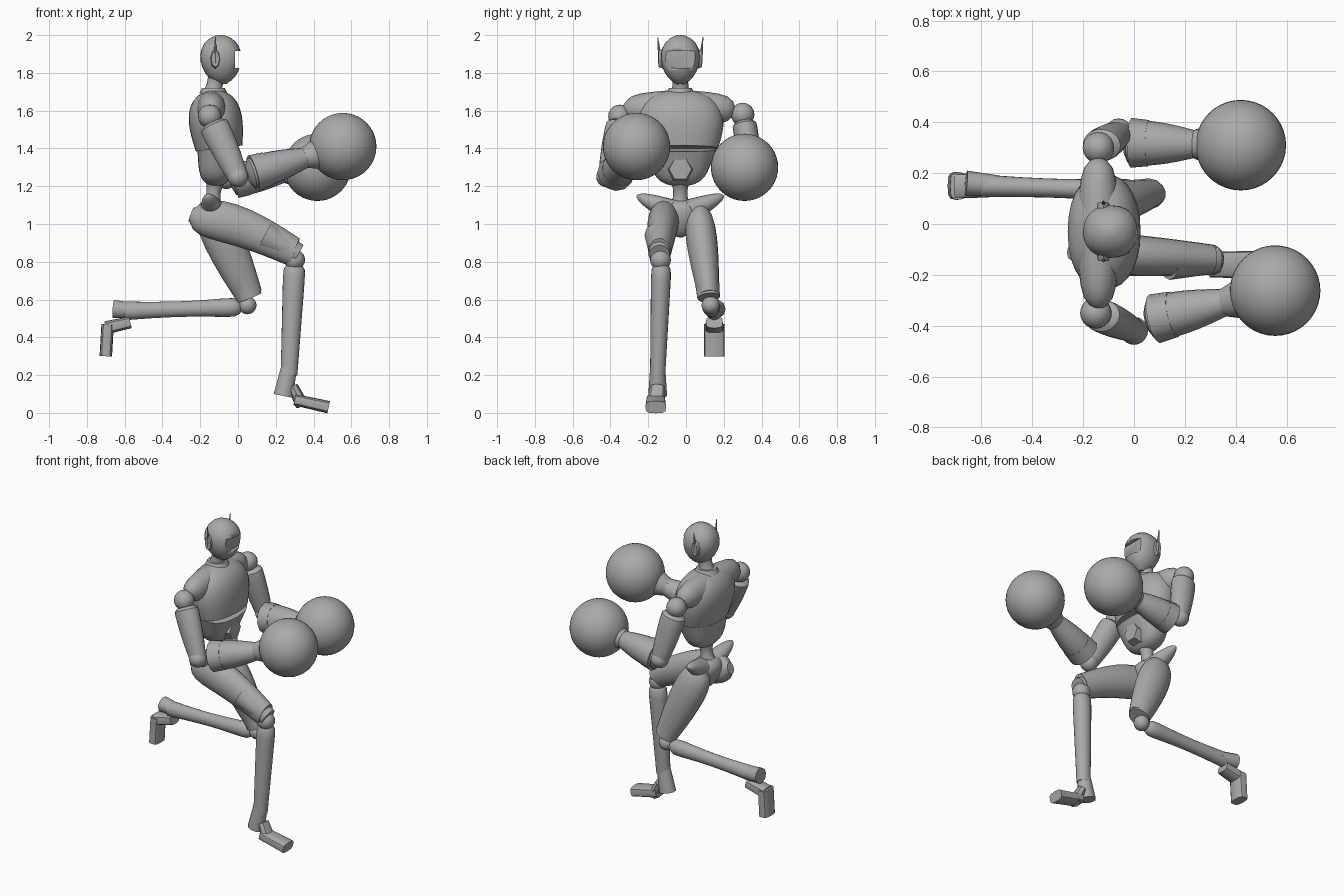
import bpy, bmesh, math
from mathutils import Vector, Matrix

default_cube = bpy.data.objects.get("Cube")
if default_cube:
    bpy.data.objects.remove(default_cube, do_unlink=True)

grey = (.4, .4, .4, 1)
material = bpy.data.materials.new("plain grey")
material.use_nodes = True
material.diffuse_color = grey
material.node_tree.nodes["Principled BSDF"].inputs["Base Color"].default_value = grey

ALONG_X, ALONG_Y = Vector((1, 0, 0)), Vector((0, 1, 0))
UP = Vector((0, 0, 1))
MIDDLE = -.03  # y of the body's plane of symmetry


def finish(name, bm, sharp_angle=40):
    bmesh.ops.recalc_face_normals(bm, faces=bm.faces)
    mesh = bpy.data.meshes.new(name)
    bm.to_mesh(mesh)
    bm.free()
    mesh.materials.append(material)
    mesh.shade_smooth()
    mesh.set_sharp_from_angle(angle=math.radians(sharp_angle))
    part = bpy.data.objects.new(name, mesh)
    bpy.context.collection.objects.link(part)
    return part


def ball(name, centre, radius, segments=20):
    bm = bmesh.new()
    bmesh.ops.create_uvsphere(bm, u_segments=segments, v_segments=segments // 2,
                              radius=radius, matrix=Matrix.Translation(centre))
    return finish(name, bm)


def signed_power(value, exponent):
    return math.copysign(abs(value) ** exponent, value)


def limb(name, start, end, radius, end_radius, bulge=0, depth=1, arch=0,
         tail=0, tip=0, side=ALONG_Y, sides=20, boxy=1):
    """Tapered body from start to end. Bulge swells its middle, arch lifts it,
    tail and tip round its ends (higher is blunter), boxy below one squares it."""
    start, end = Vector(start), Vector(end)
    along = (end - start).normalized()
    across = (side - along * side.dot(along)).normalized()
    over = along.cross(across)
    bm = bmesh.new()
    rings, steps = [], 12
    for step in range(steps + 1):
        t = (1 - math.cos(math.pi * step / steps)) / 2
        swell = math.sin(math.pi * t)
        size = radius + (end_radius - radius) * t + bulge * swell
        if tail:
            size *= max(.1, 1 - (1 - t) ** tail) ** .5
        if tip:
            size *= max(.02, 1 - t ** tip) ** .5
        centre = start.lerp(end, t) + UP * arch * swell
        ring = []
        for corner in range(sides):
            angle = math.tau * corner / sides
            wide = signed_power(math.cos(angle), boxy) * size
            deep = signed_power(math.sin(angle), boxy) * size * depth
            ring.append(bm.verts.new(centre + across * wide + over * deep))
        rings.append(ring)
    for lower, upper in zip(rings, rings[1:]):
        for k in range(sides):
            bm.faces.new((lower[k - 1], lower[k], upper[k], upper[k - 1]))
    bm.faces.new(rings[0])
    bm.faces.new(rings[-1])
    return finish(name, bm)


# Head with a recessed visor
head = limb("head", (-.08, MIDDLE, 1.74), (-.1, MIDDLE, 2), .06, .1, bulge=.025,
            depth=1.05, tail=9, tip=5, sides=24, boxy=.9)
bm = bmesh.new()
bmesh.ops.create_cube(bm, size=.09, matrix=Matrix.Translation((.03, MIDDLE, 1.87))
                      @ Matrix.Diagonal((1, 2, 1, 1)))
cutter = finish("visor_cutter", bm)
cutter.hide_render = True
cutter.hide_viewport = True
recess = head.modifiers.new("visor recess", "BOOLEAN")
recess.operation = "DIFFERENCE"
recess.object = cutter

# Neck and torso
limb("neck", (-.14, MIDDLE, 1.66), (-.11, MIDDLE, 1.8), .065, .05, bulge=-.015)
limb("collar", (-.13, MIDDLE, 1.69), (-.13, MIDDLE, 1.72), .075, .06)
limb("chest", (-.1, MIDDLE, 1.4), (-.14, MIDDLE, 1.71), .2, .2, bulge=.03,
     depth=.62, tip=6, sides=28, boxy=.9)
limb("shoulder_yoke", (-.14, -.33, 1.61), (-.14, .26, 1.61), .06, .06, bulge=.025,
     depth=1.15, tail=20, tip=20, side=ALONG_X)
limb("abdomen", (-.1, MIDDLE, 1.4), (-.13, MIDDLE, 1.2), .19, .12,
     depth=.62, tip=7, sides=24, boxy=.8)
limb("belly_plate", (-.08, MIDDLE, 1.29), (0, MIDDLE, 1.29), .08, .06, sides=6)
limb("waist", (-.12, MIDDLE, 1.24), (-.14, MIDDLE, 1.08), .055, .06, bulge=-.02)
limb("pelvis", (-.14, MIDDLE, 1.13), (-.13, MIDDLE, .93), .14, .08,
     depth=.75, tail=5, tip=4, sides=24)

# Paired ear cups, antennae and flared hip crests
for label, sign in (("far", 1), ("near", -1)):
    def beside(x, offset, z):
        return (x, MIDDLE + sign * offset, z)

    limb(label + "_ear_cup", beside(-.12, .08, 1.875), beside(-.12, .115, 1.875),
         .028, .022, depth=2, side=ALONG_X, sides=8)
    limb(label + "_antenna", beside(-.12, .105, 1.85), beside(-.12, .12, 1.99),
         .012, .002, sides=8)
    limb(label + "_hip_crest", beside(-.13, .05, 1.07), beside(-.16, .23, 1.15),
         .07, .03, depth=.9, tip=6, side=ALONG_X)

# Forward leg
limb("forward_thigh", (-.25, -.11, 1.05), (.3, -.14, .85), .09, .06, bulge=.005,
     depth=1.3, arch=.03, tail=8)
limb("forward_thigh_cuff", (.14, -.14, .94), (.32, -.14, .84), .08, .055, sides=12)
ball("forward_knee", (.3, -.135, .81), .055)
limb("forward_shin", (.3, -.13, .8), (.27, -.15, .2), .055, .04, depth=1.1, tail=30)
limb("forward_heel", (.27, -.15, .24), (.24, -.15, .09), .04, .05, depth=1.1, sides=10)
limb("forward_instep", (.29, -.15, .14), (.34, -.16, .04), .04, .05, depth=.7, sides=8)
limb("forward_foot", (.3, -.16, .07), (.48, -.16, .03), .05, .055, depth=.6,
     sides=12, boxy=.6)

# Trailing leg
limb("trailing_thigh", (-.16, .06, 1.1), (.06, .12, .62), .085, .055, bulge=.01,
     depth=1.3, tail=8)
limb("trailing_thigh_cuff", (.02, .11, .71), (.06, .12, .61), .065, .06,
     depth=1.15, sides=12)
ball("trailing_knee", (.05, .13, .57), .048)
limb("trailing_shin", (.02, .13, .56), (-.6, .15, .54), .05, .045, bulge=-.01,
     depth=1.1, tail=30)
limb("trailing_heel", (-.54, .15, .54), (-.66, .16, .55), .042, .05, sides=10)
limb("trailing_instep", (-.57, .15, .48), (-.7, .15, .45), .045, .05, depth=.7,
     sides=12, boxy=.6)
limb("trailing_foot", (-.69, .15, .47), (-.7, .15, .3), .055, .055, depth=.6,
     sides=12, boxy=.6)


# Arms ending in round gloves
def arm(label, shoulder, elbow, cuff, glove):
    shoulder, elbow, cuff, glove = map(Vector, (shoulder, elbow, cuff, glove))
    wrist = cuff.lerp(glove, .6)
    ball(label + "_shoulder", shoulder, .062)
    limb(label + "_upper_arm", shoulder.lerp(elbow, .1), elbow, .066, .045,
         bulge=.005, depth=1.2, tail=40)
    ball(label + "_elbow", elbow, .055)
    limb(label + "_forearm", cuff, wrist, .092, .055, bulge=.01, tail=20)
    limb(label + "_forearm_band", cuff.lerp(wrist, .1), cuff.lerp(wrist, .35),
         .098, .091, sides=12)
    limb(label + "_wrist_flare", wrist, wrist.lerp(glove, .6), .056, .1)
    ball(label + "_glove", glove, .178, segments=40)


arm("near", (-.15, -.35, 1.57), (0, -.42, 1.25), (.05, -.38, 1.26), (.555, -.262, 1.41))
arm("far", (-.14, .3, 1.58), (-.06, .36, 1.24), (-.04, .32, 1.23), (.42, .31, 1.3))
